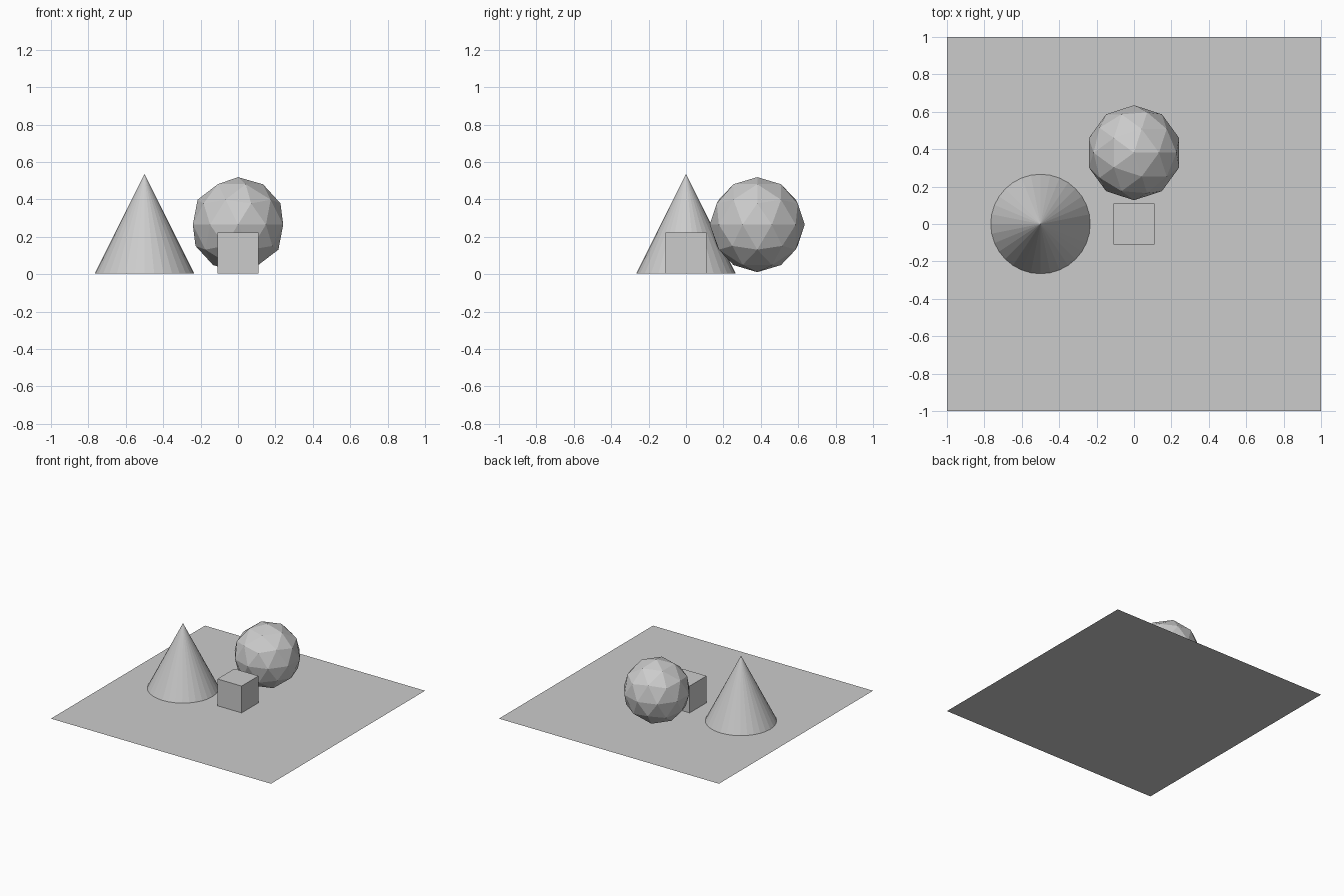
import bpy

if "Cube" in bpy.data.objects:
    bpy.data.objects.remove(bpy.data.objects["Cube"])

# ground sheet
bpy.ops.mesh.primitive_plane_add(size=2, location=(0, 0, 0))
bpy.context.object.name = "floor_sheet"

# cone standing on the left
radius, height = 0.266, 0.533
bpy.ops.mesh.primitive_cone_add(vertices=32, radius1=radius, radius2=0, depth=height,
                                location=(-0.5, 0, 0.003 + height / 2))
bpy.context.object.name = "cone"

# small cube in the middle
side = 0.22
bpy.ops.mesh.primitive_cube_add(size=side, location=(0, 0, 0.004 + side / 2))
bpy.context.object.name = "cube"

# faceted ball behind the cube
bpy.ops.mesh.primitive_ico_sphere_add(subdivisions=2, radius=0.254, location=(0, 0.381, 0.265))
bpy.context.object.name = "faceted_ball"
